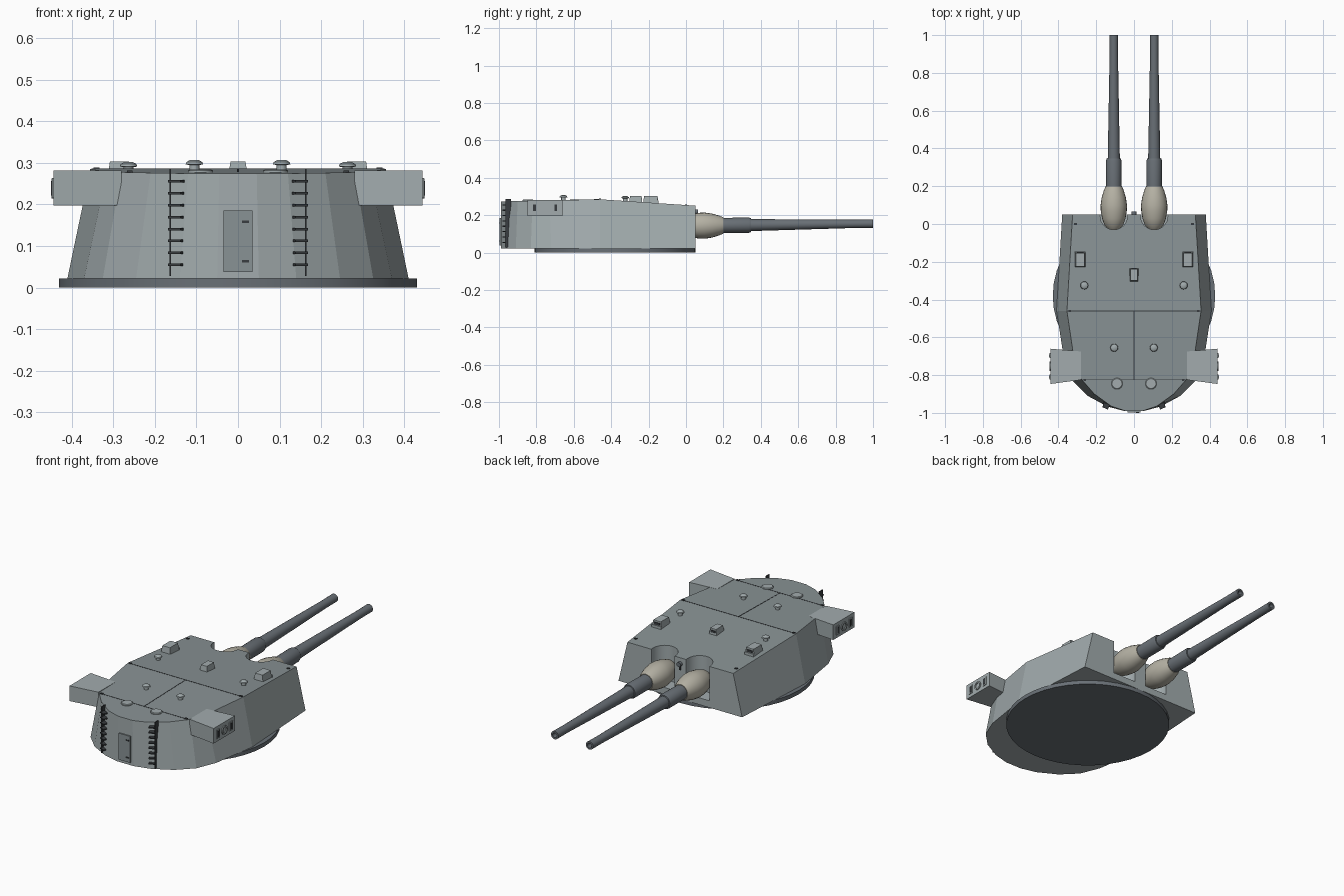
import bpy, bmesh, math
from mathutils import Matrix, Vector

if "Cube" in bpy.data.objects:
    bpy.data.objects.remove(bpy.data.objects["Cube"])


def material(name, rgb):
    m = bpy.data.materials.new(name)
    m.diffuse_color = (*rgb, 1)
    m.use_nodes = True
    m.node_tree.nodes["Principled BSDF"].inputs["Base Color"].default_value = m.diffuse_color
    return m


HULL = material("hull_grey", (0.36, 0.41, 0.42))
ROOF = material("roof_grey", (0.25, 0.29, 0.30))
STEEL = material("gun_steel", (0.14, 0.16, 0.18))
DARK = material("dark", (0.04, 0.045, 0.05))
CANVAS = material("canvas", (0.46, 0.44, 0.37))


def finish(name, bm, mat, smooth=False):
    bmesh.ops.recalc_face_normals(bm, faces=bm.faces[:])
    me = bpy.data.meshes.new(name)
    bm.to_mesh(me)
    bm.free()
    ob = bpy.data.objects.new(name, me)
    bpy.context.collection.objects.link(ob)
    me.materials.append(mat)
    if smooth:
        bpy.ops.object.select_all(action='DESELECT')
        ob.select_set(True)
        bpy.context.view_layer.objects.active = ob
        bpy.ops.object.shade_smooth_by_angle(angle=math.radians(35))
    return ob


def loft(name, lower, upper, mat):
    bm = bmesh.new()
    a = [bm.verts.new(p) for p in lower]
    b = [bm.verts.new(p) for p in upper]
    n = len(a)
    for i in range(n):
        j = (i + 1) % n
        bm.faces.new((a[i], a[j], b[j], b[i]))
    bm.faces.new(a)
    bm.faces.new(b)
    return finish(name, bm, mat)


def box(name, lo, hi, mat, rot=0):
    c = (Vector(lo) + Vector(hi)) / 2
    s = Vector(hi) - Vector(lo)
    bm = bmesh.new()
    m = Matrix.Translation(c) @ Matrix.Rotation(rot, 4, 'Z') @ Matrix.Diagonal((*s, 1))
    bmesh.ops.create_cube(bm, size=1, matrix=m)
    return finish(name, bm, mat)


def lathe(name, profile, matrix, mat, steps=24):
    """Spin (radius, height) points round z, then place with matrix."""
    bm = bmesh.new()
    vs = [bm.verts.new((r, 0, h)) for r, h in profile]
    es = [bm.edges.new(p) for p in zip(vs, vs[1:])]
    bmesh.ops.spin(bm, geom=vs + es, cent=(0, 0, 0), axis=(0, 0, 1),
                   angle=math.tau, steps=steps)
    bmesh.ops.remove_doubles(bm, verts=bm.verts[:], dist=1e-5)
    bm.transform(matrix)
    return finish(name, bm, mat, True)


def roof_z(y):
    if y > -0.46:
        return 0.285 - 0.034 * (y + 0.46) / 0.51
    return 0.285 + 0.011 * (y + 0.46) / 0.53


def at(x, y, z):
    return Matrix.Translation((x, y, z))


# Base ring
lathe("base_ring", [(0, 0), (0.43, 0), (0.43, 0.022), (0, 0.022)],
      at(0, -0.38, 0), STEEL, 40)

# Armoured gunhouse
low = [(0.38, 0.05), (0.41, -0.46), (0.37, -0.72), (0.325, -0.83),
       (0.245, -0.91), (0.14, -0.967), (0.05, -0.99)]
top = [(0.325, 0.05), (0.355, -0.46), (0.315, -0.73), (0.28, -0.82),
       (0.21, -0.90), (0.12, -0.965), (0.045, -0.99)]


def both(pts):
    return pts + [(-x, y) for x, y in reversed(pts)]


bm = bmesh.new()
a = [bm.verts.new((x, y, 0.022)) for x, y in both(low)]
b = [bm.verts.new((x, y, roof_z(y))) for x, y in both(top)]
n = len(a)
for i in range(n):
    j = (i + 1) % n
    bm.faces.new((a[i], a[j], b[j], b[i]))
bm.faces.new(a)
for f in ([b[0], b[1], b[-2], b[-1]], b[1:-1]):
    bm.faces.new(f).material_index = 1
house = finish("gunhouse", bm, HULL)
house.data.materials.append(ROOF)

# Gun ports cut through the front and roof
for s in (-1, 1):
    cutter = lathe("port_cutter", [(0, 0.06), (0.072, 0.06), (0.072, 0.4), (0, 0.4)],
                   at(s * 0.107, 0.042, 0), HULL, 32)
    cutter.hide_render = True
    mod = house.modifiers.new("port", 'BOOLEAN')
    mod.operation = 'DIFFERENCE'
    mod.solver = 'EXACT'
    mod.object = cutter
    bpy.context.view_layer.objects.active = house
    bpy.ops.object.modifier_apply(modifier=mod.name)
    bpy.data.objects.remove(cutter)

# Guns with canvas blast bags, slightly elevated
for s, side in ((-1, "left"), (1, "right")):
    m = at(s * 0.107, 0, 0.143) @ Matrix.Rotation(-math.pi / 2 + 0.012, 4, 'X')
    lathe("blast_bag_" + side,
          [(0, -0.03), (0.03, -0.028), (0.05, -0.005), (0.062, 0.03), (0.069, 0.07),
           (0.07, 0.10), (0.064, 0.14), (0.052, 0.18), (0.043, 0.2), (0, 0.2)], m, CANVAS)
    lathe("gun_barrel_" + side,
          [(0, 0.15), (0.04, 0.19), (0.041, 0.335), (0.037, 0.347), (0.032, 0.348),
           (0.022, 0.90), (0.0225, 1.0), (0.013, 1.0), (0.012, 0.93), (0, 0.93)], m, STEEL)

# Rangefinder ears with windows and a round end cover
for s, side in ((-1, "left"), (1, "right")):
    ear = [(0.28, -0.675), (0.443, -0.66), (0.443, -0.847), (0.28, -0.825)]
    loft("rangefinder_" + side, [(s * x, y, 0.197) for x, y in ear],
         [(s * x, y, 0.281) for x, y in ear], HULL)
    lathe("rangefinder_cover_" + side,
          [(0.016, 0), (0.024, 0), (0.024, 0.006), (0.016, 0.006), (0.016, 0)],
          at(s * 0.442, -0.753, 0.238) @ Matrix.Rotation(s * math.pi / 2, 4, 'Y'), HULL)
    for y in (-0.81, -0.697):
        x = s * 0.443
        box("rangefinder_frame_" + side, (x - 0.004, y - 0.013, 0.215),
            (x + 0.004, y + 0.013, 0.263), HULL)
        box("rangefinder_window_" + side, (x - 0.006, y - 0.007, 0.222),
            (x + 0.006, y + 0.007, 0.256), DARK)

# Sight hoods: sloped boxes with a forward slit
for x0, y0, y1, w in ((-0.285, -0.23, -0.15, 0.029), (0.285, -0.23, -0.15, 0.029),
                      (0, -0.305, -0.235, 0.024)):
    z = roof_z(y0) - 0.012
    d = 0.006
    loft("sight_hood", [(x0 - w, y0, z), (x0 + w, y0, z), (x0 + w, y1, z), (x0 - w, y1, z)],
         [(x0 - w + d, y0 + d, 0.303), (x0 + w - d, y0 + d, 0.303),
          (x0 + w - d, y1 - d / 2, 0.303), (x0 - w + d, y1 - d / 2, 0.303)], HULL)
    box("sight_slit", (x0 - w * 0.6, y1 - 0.01, 0.282), (x0 + w * 0.6, y1 + 0.001, 0.294), DARK)
    if x0:
        box("sight_lid", (x0 - w, y1 - 0.002, 0.255), (x0 + w, y1 + 0.004, 0.279), HULL)

for s in (-1, 1):
    # Mushroom vents
    for x, y in ((0.263, -0.325), (0.105, -0.655)):
        z = roof_z(y)
        lathe("roof_vent", [(0, -0.005), (0.012, -0.005), (0.012, 0.014), (0.021, 0.015),
                            (0.019, 0.021), (0.010, 0.026), (0, 0.026)],
              at(s * x, y, z), HULL, 16)
    # Round roof hatches
    lathe("roof_hatch", [(0, -0.006), (0.03, -0.006), (0.03, 0.004), (0.026, 0.007), (0, 0.007)],
          at(s * 0.09, -0.845, roof_z(-0.845)), HULL)
    # Rear ladders: rail and rungs
    box("ladder_rail", (s * 0.163 - 0.002, -0.965, 0.028), (s * 0.163 + 0.002, -0.935, 0.286), DARK)
    for i in range(8):
        z = 0.055 + i * 0.0286
        box("ladder_rung", (s * 0.148 - 0.016, -0.977, z - 0.003),
            (s * 0.148 + 0.016, -0.95, z + 0.003), DARK, s * 0.4)

# Raised roof seams with end bolts
for y, x in ((-0.46, 0.352), (-0.825, 0.272), (0.0, 0.0)):
    z = roof_z(y)
    if x:
        box("roof_seam", (-x, y - 0.002, z - 0.004), (x, y + 0.002, z + 0.001), DARK)
    for s in (-1, 1):
        bx = s * ((x or 0.322) - 0.012)
        box("roof_bolt", (bx - 0.007, y - 0.005, z - 0.004), (bx + 0.007, y + 0.005, z + 0.004), DARK)
zc, ze = roof_z(-0.46), roof_z(-0.825)
cs = [(-0.002, -0.46), (0.002, -0.46), (0.002, -0.825), (-0.002, -0.825)]
loft("centre_seam", [(x, y, roof_z(y) - 0.004) for x, y in cs],
     [(x, y, roof_z(y) + 0.001) for x, y in cs], DARK)

# Rear door with hinges
box("rear_door", (-0.035, -0.997, 0.038), (0.035, -0.98, 0.185), ROOF)
for z in (0.063, 0.159):
    box("door_hinge", (0.01, -1.0, z - 0.003), (0.027, -0.99, z + 0.003), DARK)

# Small lamp on the front pillar
box("lamp_bracket", (-0.005, 0.045, 0.185), (0.005, 0.056, 0.215), DARK)
lathe("front_lamp", [(0, -0.005), (0.013, -0.005), (0.013, 0.012), (0, 0.012)],
      at(0, 0.053, 0.218) @ Matrix.Rotation(-math.pi / 2, 4, 'X'), STEEL, 12)
